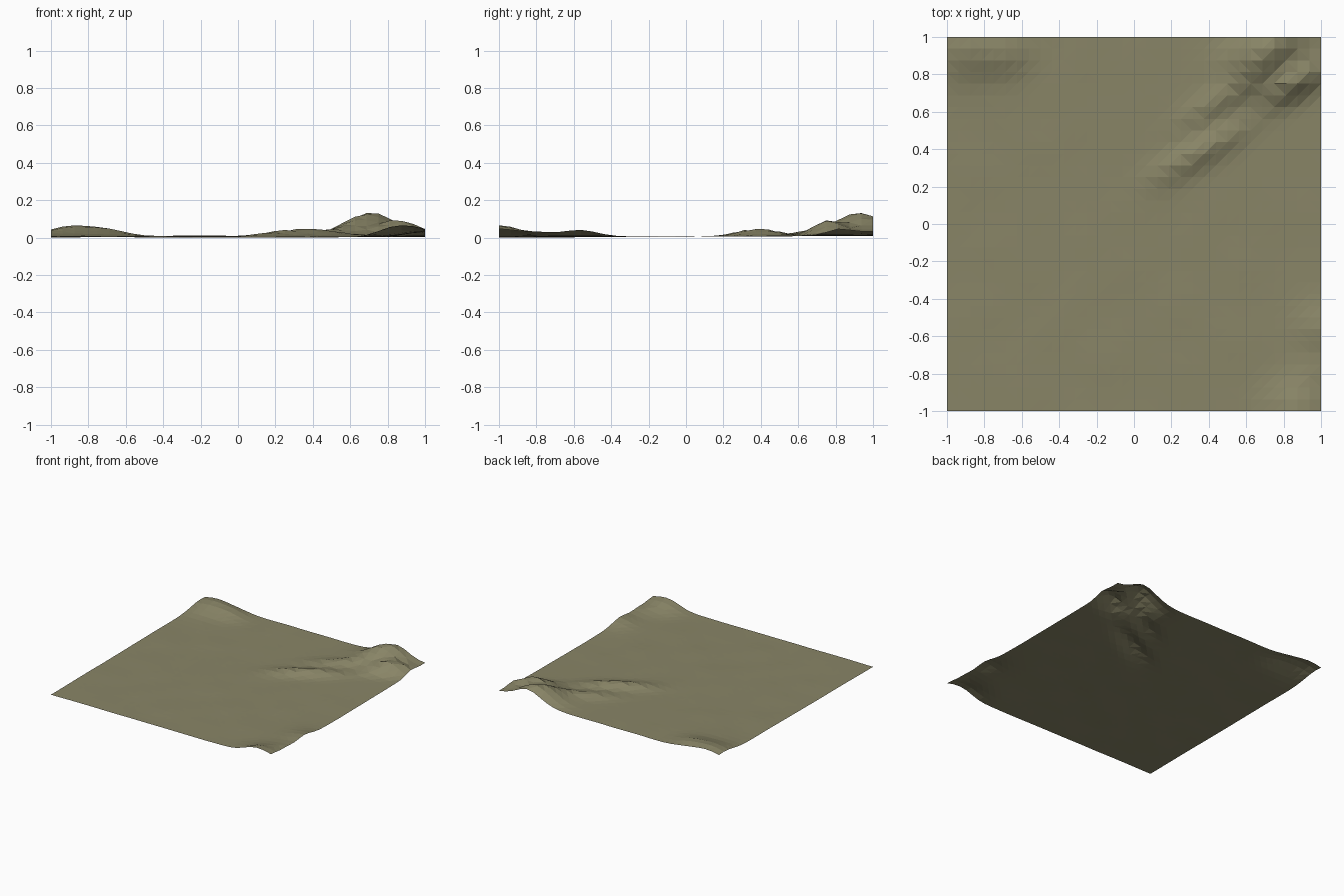
import bpy, bmesh, math
from mathutils import Vector, noise

if "Cube" in bpy.data.objects:
    bpy.data.objects.remove(bpy.data.objects["Cube"])

# Hills: x, y, height, length, width, heading in degrees
HILLS = [
    (0.68, 0.90, 0.108, 0.13, 0.09, 20),    # main peak
    (0.77, 1.00, 0.045, 0.10, 0.07, 0),
    (0.86, 0.76, 0.080, 0.12, 0.055, 30),   # shoulder
    (0.48, 0.68, 0.032, 0.18, 0.05, 32),    # ripples below the peak
    (0.40, 0.41, 0.036, 0.17, 0.05, 32),
    (0.22, 0.32, 0.014, 0.12, 0.05, 30),
    (0.86, -1.00, 0.060, 0.10, 0.10, 0),    # front right corner
    (1.00, -0.57, 0.037, 0.09, 0.09, 0),
    (1.00, -0.80, 0.026, 0.10, 0.09, 0),
    (1.00, -1.00, 0.020, 0.06, 0.06, 0),
    (-0.90, 0.94, 0.050, 0.11, 0.11, 0),    # back left corner
    (-0.70, 0.90, 0.034, 0.10, 0.08, 0),
    (1.00, 1.00, 0.018, 0.08, 0.08, 0),
]


def height(x, y):
    z = 0.012 + 0.004 * (y + 1)
    for hx, hy, h, length, width, heading in HILLS:
        a = math.radians(heading)
        u = ((x - hx) * math.cos(a) + (y - hy) * math.sin(a)) / length
        v = ((y - hy) * math.cos(a) - (x - hx) * math.sin(a)) / width
        z += h * math.exp(-0.5 * (u * u + v * v))
    return z + 0.003 * noise.noise(Vector((x * 4, y * 4, 3.7)))


# Open terrain sheet, flat shaded triangles
bm = bmesh.new()
bmesh.ops.create_grid(bm, x_segments=32, y_segments=32, size=1.0)
for v in bm.verts:
    v.co.z = height(v.co.x, v.co.y)
low = min(v.co.z for v in bm.verts)
for v in bm.verts:
    v.co.z -= low
bmesh.ops.triangulate(bm, faces=bm.faces[:], quad_method='SHORT_EDGE')
mesh = bpy.data.meshes.new("terrain")
bm.to_mesh(mesh)
bm.free()
terrain = bpy.data.objects.new("terrain", mesh)
bpy.context.collection.objects.link(terrain)

# Dry grass colour
mat = bpy.data.materials.new("dry_grass")
mat.diffuse_color = (0.25, 0.235, 0.135, 1)
mat.use_nodes = True
mat.node_tree.nodes["Principled BSDF"].inputs["Base Color"].default_value = mat.diffuse_color
mesh.materials.append(mat)
